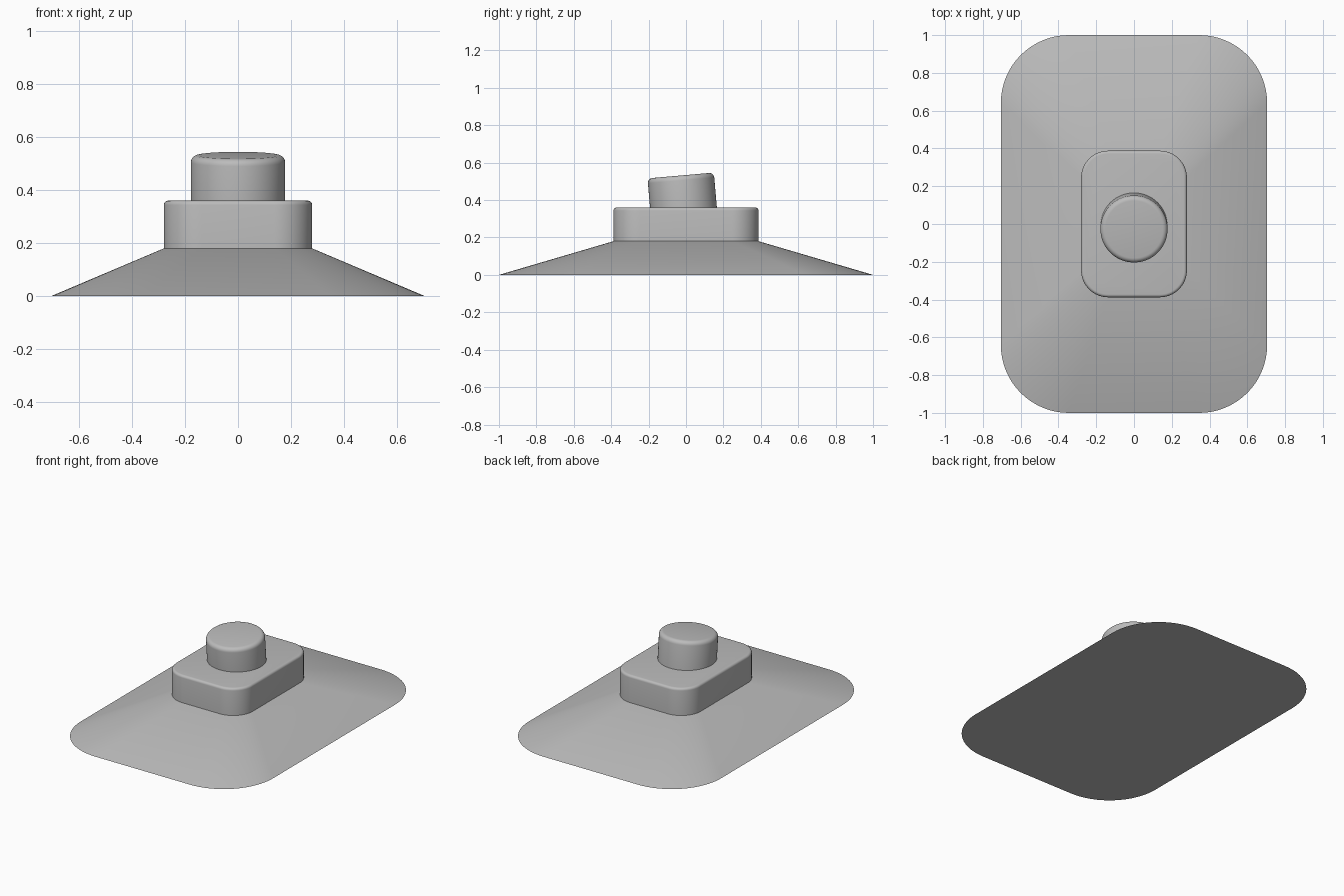
import bpy, bmesh, math
from mathutils import Matrix

cube = bpy.data.objects.get("Cube")
if cube:
    bpy.data.objects.remove(cube)

GREY = (0.5, 0.5, 0.5, 1)
grey = bpy.data.materials.new("plain grey")
grey.use_nodes = True
grey.diffuse_color = GREY
grey.node_tree.nodes["Principled BSDF"].inputs["Base Color"].default_value = GREY


def rounded_ring(bm, hx, hy, r, z, steps=16):
    """Ring of vertices round a rectangle with rounded corners."""
    ring = []
    corners = [(1, 1), (-1, 1), (-1, -1), (1, -1)]
    for quarter, (sx, sy) in enumerate(corners):
        for i in range(steps + 1):
            # a full circle has no straight sides, so skip the shared point
            if i == steps and r >= min(hx, hy):
                continue
            a = (quarter + i / steps) * math.pi / 2
            x = sx * (hx - r) + r * math.cos(a)
            y = sy * (hy - r) + r * math.sin(a)
            ring.append(bm.verts.new((x, y, z)))
    return ring


def loft(name, sections, matrix=Matrix()):
    """Closed solid through a stack of (half x, half y, corner radius, z)."""
    bm = bmesh.new()
    rings = [rounded_ring(bm, *s) for s in sections]
    for low, high in zip(rings, rings[1:]):
        n = len(low)
        for i in range(n):
            j = (i + 1) % n
            bm.faces.new((low[i], low[j], high[j], high[i]))
    bm.faces.new(rings[0][::-1])
    bm.faces.new(rings[-1])
    bmesh.ops.recalc_face_normals(bm, faces=bm.faces)
    mesh = bpy.data.meshes.new(name)
    bm.to_mesh(mesh)
    bm.free()
    mesh.materials.append(grey)
    obj = bpy.data.objects.new(name, mesh)
    obj.matrix_world = matrix
    bpy.context.collection.objects.link(obj)
    bpy.ops.object.select_all(action="DESELECT")
    obj.select_set(True)
    bpy.context.view_layer.objects.active = obj
    bpy.ops.object.shade_smooth_by_angle(angle=math.radians(30))
    return obj


def rounded_top(hx, hy, r, z, edge, steps=5):
    """Sections of a rounded upper edge."""
    out = []
    for i in range(steps + 1):
        a = i / steps * math.pi / 2
        d = edge * (1 - math.cos(a))
        out.append((hx - d, hy - d, r - d, z - edge + edge * math.sin(a)))
    return out


# Sloping skirt
loft("skirt", [(0.705, 1.0, 0.36, 0), (0.28, 0.388, 0.143, 0.18)])

# Upright block with a softened upper edge
loft("block", [(0.28, 0.388, 0.143, 0.18)]
     + rounded_top(0.28, 0.388, 0.143, 0.36, 0.016))

# Round stub, leaning slightly towards the front
R = 0.178
TOP = 0.19
lean = Matrix.Translation((0, -0.012, 0.342)) @ Matrix.Rotation(math.radians(5), 4, "X")
loft("stub", [(R, R, R, 0)] + rounded_top(R, R, R, TOP, 0.026), lean)
